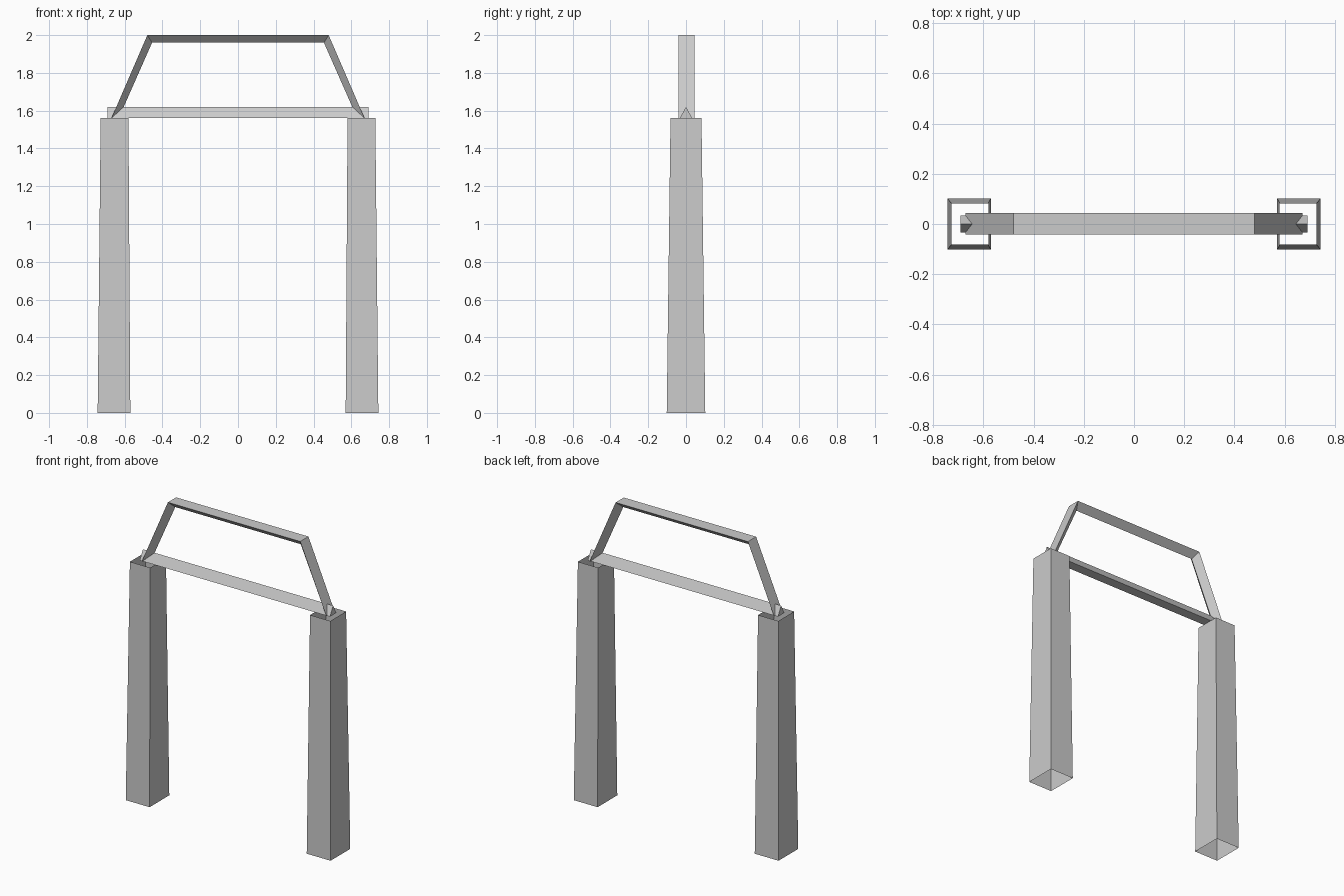
import bpy

cube = bpy.data.objects.get("Cube")
if cube:
    bpy.data.objects.remove(cube, do_unlink=True)

grey = bpy.data.materials.new("light_grey")
grey.use_nodes = True
colour = (0.6, 0.6, 0.6, 1)
grey.diffuse_color = colour
grey.node_tree.nodes["Principled BSDF"].inputs["Base Color"].default_value = colour


def loft(name, rings, capped):
    """Skin equal-sized rings of points into a flat-shaded tube."""
    n = len(rings[0])
    verts = [p for ring in rings for p in ring]
    faces = []
    for r in range(len(rings) - 1):
        for i in range(n):
            j = (i + 1) % n
            faces.append((r * n + i, r * n + j, (r + 1) * n + j, (r + 1) * n + i))
    if capped:
        faces.append(tuple(reversed(range(n))))
        faces.append(tuple(range(len(verts) - n, len(verts))))
    mesh = bpy.data.meshes.new(name)
    mesh.from_pydata(verts, [], faces)
    mesh.materials.append(grey)
    obj = bpy.data.objects.new(name, mesh)
    bpy.context.collection.objects.link(obj)
    return obj


def rectangle(x0, x1, y, z):
    return [(x0, -y, z), (x1, -y, z), (x1, y, z), (x0, y, z)]


# Tapered hollow posts, open at both ends
for side, sign in (("left", 1), ("right", -1)):
    rings = [rectangle(0.57, 0.743, 0.102, 0), rectangle(0.58, 0.727, 0.082, 1.56)]
    rings = [[(sign * x, y, z) for x, y, z in (ring[::sign])] for ring in rings]
    loft(side + "_post", rings, False)

# Triangular crossbeam with its ridge on top
loft("crossbeam",
     [[(x, -0.033, 1.56), (x, 0.033, 1.56), (x, 0, 1.62)] for x in (-0.69, 0.69)],
     True)

# Upper frame: flat outside, ridge pointing inward, mitred at the corners
half = [((0.67, 1.56), (0.605, 1.62)), ((0.48, 2.0), (0.455, 1.96))]
path = [((-ox, oz), (-ix, iz)) for (ox, oz), (ix, iz) in half] + half[::-1]
loft("upper_frame",
     [[(ox, -0.041, oz), (ix, 0, iz), (ox, 0.044, oz)] for (ox, oz), (ix, iz) in path],
     True)

# Make the normals consistent
import bmesh
for name in ("left_post", "right_post", "crossbeam", "upper_frame"):
    mesh = bpy.data.objects[name].data
    bm = bmesh.new()
    bm.from_mesh(mesh)
    bmesh.ops.recalc_face_normals(bm, faces=bm.faces)
    bm.to_mesh(mesh)
    bm.free()
